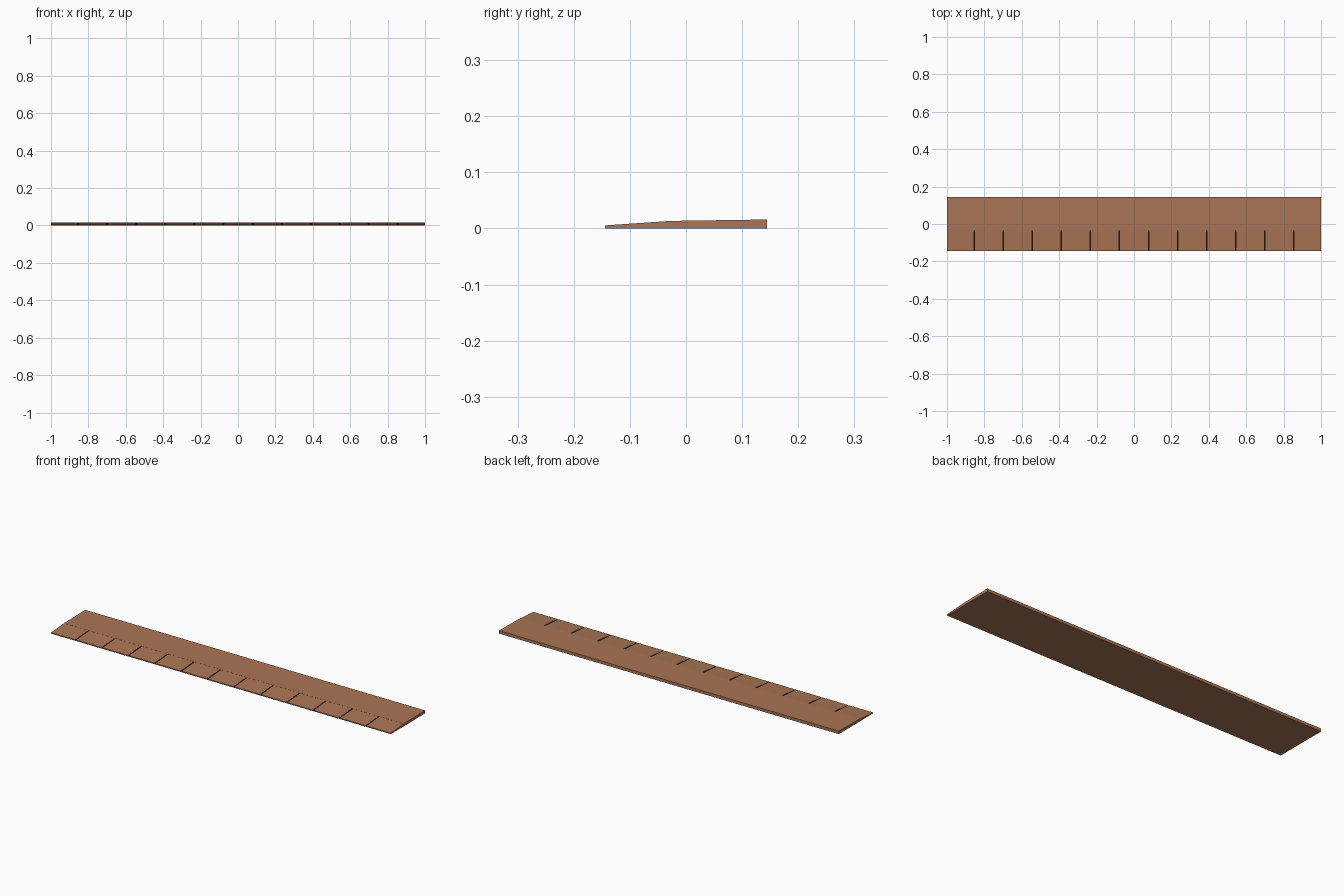
import bpy, bmesh

if "Cube" in bpy.data.objects:
    bpy.data.objects.remove(bpy.data.objects["Cube"])

def material(name, rgb):
    m = bpy.data.materials.new(name)
    m.diffuse_color = (*rgb, 1)
    m.use_nodes = True
    m.node_tree.nodes["Principled BSDF"].inputs["Base Color"].default_value = m.diffuse_color
    return m

clay = material("clay brown", (0.40, 0.18, 0.092))
dark = material("dark gap", (0.012, 0.008, 0.006))

FRONT, STEP, BACK = -0.144, -0.035, 0.144
PITCH, GAP = 0.1553, 0.008

def finish(name, bm, mat):
    bmesh.ops.recalc_face_normals(bm, faces=bm.faces)
    me = bpy.data.meshes.new(name)
    bm.to_mesh(me)
    bm.free()
    ob = bpy.data.objects.new(name, me)
    me.materials.append(mat)
    bpy.context.collection.objects.link(ob)
    return ob

def bed(y):
    # height of the recessed bed below the tabs
    return 0.0045 + (y - FRONT) / (STEP - FRONT) * 0.0075

def slab(name, outline, thick, mat):
    # plan outline laid on the sloping bed and given a thickness
    bm = bmesh.new()
    low = [bm.verts.new((x, y, bed(y) - 0.0002)) for x, y in outline]
    top = [bm.verts.new((x, y, bed(y) + thick)) for x, y in outline]
    n = len(outline)
    bm.faces.new(low)
    bm.faces.new(top)
    for i in range(n):
        j = (i + 1) % n
        bm.faces.new((low[i], low[j], top[j], top[i]))
    return finish(name, bm, mat)

# Main strip: side profile extruded along x
profile = [(FRONT, 0), (BACK, 0), (BACK, 0.016), (STEP, 0.0134),
           (STEP, bed(STEP)), (FRONT, bed(FRONT))]
bm = bmesh.new()
face = bm.faces.new([bm.verts.new((-1, y, z)) for y, z in profile])
res = bmesh.ops.extrude_face_region(bm, geom=[face])
bmesh.ops.translate(bm, vec=(2, 0, 0),
                    verts=[v for v in res["geom"] if isinstance(v, bmesh.types.BMVert)])
finish("main_strip", bm, clay)

# Tabs with clipped front corners, separated by narrow gaps
cuts = [(k - 5.5) * PITCH for k in range(12)]
edges = [-1 - GAP / 2] + cuts + [1 + GAP / 2]
for i in range(13):
    a, b = edges[i] + GAP / 2, edges[i + 1] - GAP / 2
    ca = 0.004 if i > 0 else 0.0005
    cb = 0.004 if i < 12 else 0.0005
    slab(f"tab_{i + 1}", [(a + ca, FRONT), (b - cb, FRONT), (b, FRONT + 0.008),
                          (b, STEP), (a, STEP), (a, FRONT + 0.008)], 0.001, clay)

# Dark strips at the bottom of the gaps
for i, x in enumerate(cuts):
    h = GAP / 2
    slab(f"gap_{i + 1}", [(x - h, FRONT + 0.001), (x + h, FRONT + 0.001),
                          (x + h, STEP), (x - h, STEP)], 0.0004, dark)
